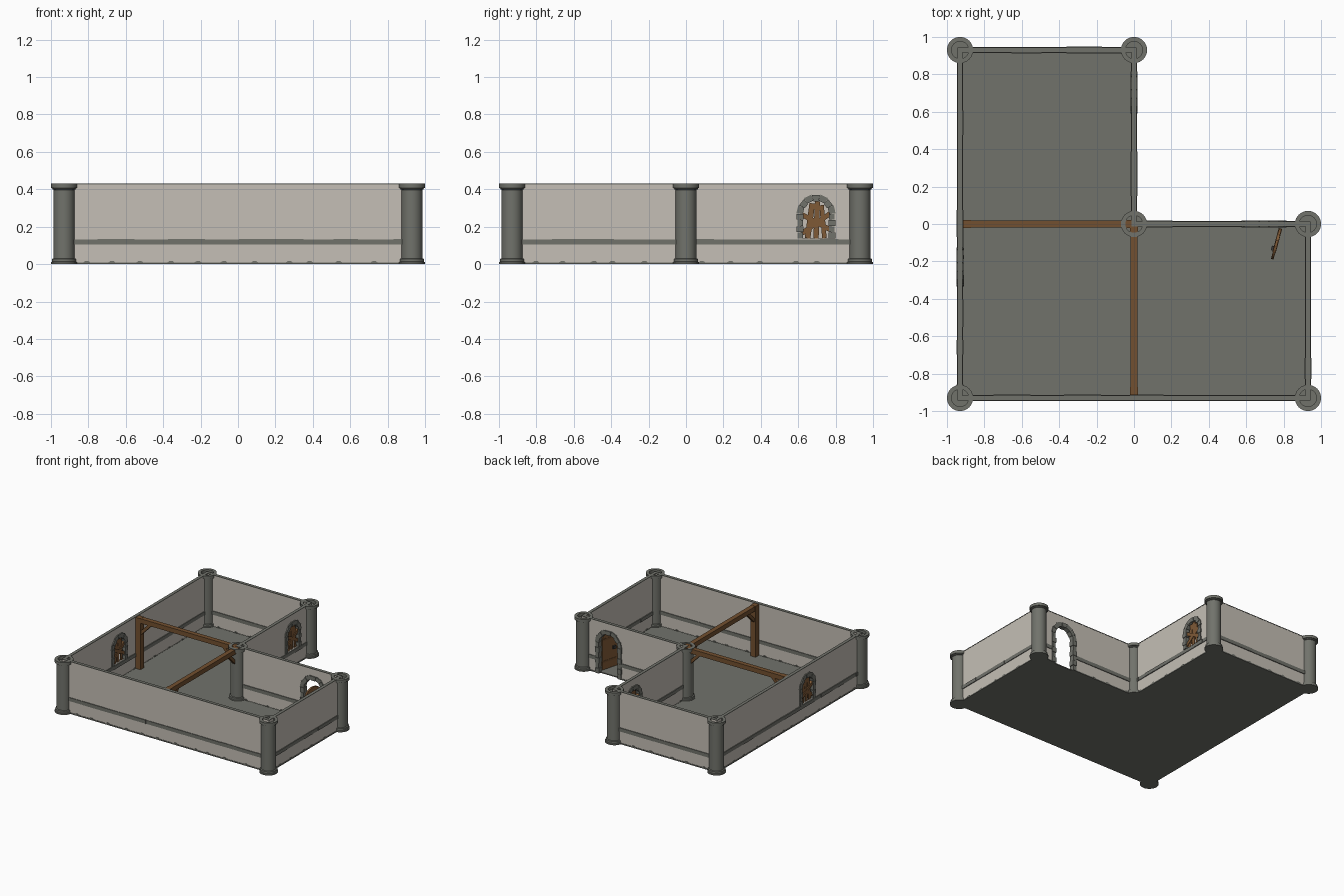
import bpy, bmesh, math, random
from mathutils import Matrix, Vector

if "Cube" in bpy.data.objects:
    bpy.data.objects.remove(bpy.data.objects["Cube"])

random.seed(4)
H = 0.43      # wall height
C = 0.93      # distance of the corner pillars from the centre


def material(name, rgb):
    m = bpy.data.materials.new(name)
    m.diffuse_color = (*rgb, 1)
    m.use_nodes = True
    m.node_tree.nodes["Principled BSDF"].inputs["Base Color"].default_value = m.diffuse_color
    return m


PLASTER = material("plaster", (0.555, 0.52, 0.465))
STONE = material("grey_stone", (0.165, 0.17, 0.148))
WOOD = material("timber", (0.17, 0.08, 0.029))
BOARD = material("board_wood", (0.21, 0.1, 0.037))
IRON = material("dark_iron", (0.04, 0.04, 0.04))


def prism(bm, pts, v0, v1, M=Matrix()):
    """Outline in the local x-z plane, extruded along local y."""
    a = [bm.verts.new(M @ Vector((u, v0, z))) for u, z in pts]
    b = [bm.verts.new(M @ Vector((u, v1, z))) for u, z in pts]
    bm.faces.new(a)
    bm.faces.new(b[::-1])
    for i in range(len(a)):
        j = (i + 1) % len(a)
        bm.faces.new((a[i], b[i], b[j], a[j]))


def rect(u0, u1, z0, z1):
    return [(u0, z0), (u1, z0), (u1, z1), (u0, z1)]


def plank(p, q, w):
    """Outline of a straight board from p to q."""
    d = (Vector(q) - Vector(p)).normalized() * w / 2
    n = Vector((-d.y, d.x))
    return [tuple(Vector(p) - n), tuple(Vector(q) - n), tuple(Vector(q) + n), tuple(Vector(p) + n)]


def arch(r, spring, bottom, n=12):
    return [(-r, bottom), (r, bottom)] + [
        (r * math.cos(math.pi * i / n), spring + r * math.sin(math.pi * i / n)) for i in range(n + 1)]


def finish(bm, name, mat, smooth=False):
    bmesh.ops.recalc_face_normals(bm, faces=bm.faces)
    me = bpy.data.meshes.new(name)
    bm.to_mesh(me)
    bm.free()
    ob = bpy.data.objects.new(name, me)
    bpy.context.collection.objects.link(ob)
    me.materials.append(mat)
    if smooth:
        bpy.ops.object.select_all(action='DESELECT')
        ob.select_set(True)
        bpy.context.view_layer.objects.active = ob
        bpy.ops.object.shade_smooth_by_angle(angle=math.radians(25))
    return ob


# L-shaped stone floor (local z turned onto world y)
bm = bmesh.new()
flat = Matrix.Rotation(math.radians(-90), 4, 'X')
prism(bm, [(-C, -C), (C, -C), (C, 0), (0, 0), (0, C), (-C, C)], 0, -0.008, flat)
finish(bm, "floor", STONE)

# Round pillars with base, capital and sunken top
PROFILE = [(0, 0), (.07, 0), (.07, .011), (.064, .013), (.064, .028), (.056, .031), (.056, .397),
           (.063, .4), (.063, .405), (.07, .407), (.07, H), (.046, H), (.046, .405), (0, .405)]
for i, (x, y) in enumerate([(-C, -C), (C, -C), (C, 0), (0, 0), (0, C), (-C, C)]):
    bm = bmesh.new()
    vs = [bm.verts.new((r, 0, z)) for r, z in PROFILE]
    es = [bm.edges.new(p) for p in zip(vs, vs[1:])]
    bmesh.ops.spin(bm, geom=vs + es, axis=(0, 0, 1), cent=(0, 0, 0), angle=math.tau, steps=32)
    bmesh.ops.remove_doubles(bm, verts=bm.verts, dist=1e-5)
    bmesh.ops.translate(bm, verts=bm.verts, vec=(x, y, 0))
    finish(bm, f"pillar_{i + 1}", STONE, True)


def stone_arch(name, M, r, ro, spring, bottom, rows):
    """Jamb blocks and wedge stones around an opening."""
    bm = bmesh.new()
    step = (spring - bottom) / rows
    for k in range(rows):
        for s in (-1, 1):
            e = 0.004 * ((k + (s > 0)) % 2)
            z = bottom + k * step
            prism(bm, rect(*sorted((s * (r - e), s * (ro - .006 + e))), z + .001, z + step - .001),
                  -.018 - e / 2, .018 + e / 2, M)
    n = 7
    for k in range(n):
        a0, a1 = math.pi * (k + .02) / n, math.pi * (k + .98) / n
        e = 0.004 * (k % 2)
        pts = [(q * math.cos(a), spring + q * math.sin(a))
               for q, a in ((r - e, a0), (ro - e, a0), (ro - e, a1), (r - e, a1))]
        prism(bm, pts, -.018 - e / 2, .018 + e / 2, M)
    finish(bm, name, STONE)


def boarded_window(name, M):
    """Loose planks nailed crosswise over a window opening."""
    bm = bmesh.new()
    for p, q, w in [((-.045, .138), (-.02, .325), .03), ((.0, .138), (.008, .335), .028),
                    ((.045, .138), (.03, .315), .024)]:
        prism(bm, plank(p, q, w), -.004, .004, M)
    for k, (p, q) in enumerate([((-.075, .165), (.075, .27)), ((-.075, .265), (.075, .185))]):
        prism(bm, plank(p, q, .026), -.009 - .002 * k, .009 + .002 * k, M)
    finish(bm, name, BOARD)


WALLS = [("front", (-C, -C), (C, -C), None, 0), ("right", (C, -C), (C, 0), None, 0),
         ("door", (0, 0), (C, 0), "door", .695), ("inner", (0, 0), (0, C), "window", .695),
         ("back", (-C, C), (0, C), None, 0), ("left", (-C, -C), (-C, C), "window", .70)]
R, RO, SP = .07, .105, .27         # window radii and spring height
DR, DRO, DSP = .086, .121, .255    # door radii and spring height

for name, a, b, kind, at in WALLS:
    d = Vector(b) - Vector(a)
    L = d.length
    M = Matrix.Translation((*a, 0)) @ Matrix.Rotation(math.atan2(d.y, d.x), 4, 'Z')
    O = M @ Matrix.Translation((at, 0, 0))

    # Plaster wall and its stone coping
    bm = bmesh.new()
    prism(bm, rect(-.011, L + .011, 0.002, H - .004), -.011, .011, M)
    wall = finish(bm, name + "_wall", PLASTER)
    bm = bmesh.new()
    prism(bm, rect(-.013, L + .013, H - .005, H - .0003), -.013, .013, M)
    finish(bm, name + "_coping", STONE)

    # Arched opening
    if kind:
        bm = bmesh.new()
        prism(bm, arch(R + .01, SP, .136) if kind == "window" else arch(DR + .01, DSP, -.05), -.1, .1, O)
        cutter = finish(bm, name + "_cutter", PLASTER)
        cutter.hide_render = True
        cutter.hide_viewport = True
        mod = wall.modifiers.new("opening", 'BOOLEAN')
        mod.operation, mod.object, mod.solver = 'DIFFERENCE', cutter, 'EXACT'
        if kind == "window":
            stone_arch(name + "_window_stones", O, R, RO, SP, .136, 4)
            boarded_window(name + "_window_boards", O)
        else:
            stone_arch("doorway_stones", O, DR, DRO, DSP, 0, 6)

    # Stone string course and base course, laid in uneven lengths
    bm = bmesh.new()
    spans = [(0, L)] if kind != "door" else [(0, at - DR), (at + DR, L)]
    for s0, s1 in spans:
        u = s0
        while u < s1 - .001:
            e = min(s1, u + random.uniform(.06, .21))
            t = random.uniform(.0155, .018)
            prism(bm, rect(u, e, .104, .133 + random.uniform(-.001, .001)), -t, t, M)
            u = e
        prism(bm, rect(s0, s1, 0, .009), -.015, .015, M)
        # little peaked stones along the foot of the wall
        for k in range(int((s1 - s0) / .155)):
            c = s0 + .1 + k * .155 + random.uniform(-.03, .03)
            if c < s1 - .03:
                prism(bm, [(c - .022, .007), (c + .022, .007), (c + .008, .017), (c - .006, .017)],
                      -.0155, .0155, M)
    finish(bm, name + "_stone_courses", STONE)

# Timber frames: beam, two posts and two braces each
for name, ang in (("cross", math.pi), ("long", -math.pi / 2)):
    M = Matrix.Rotation(ang, 4, 'Z')
    bm = bmesh.new()
    prism(bm, rect(.0, .915, .388, .426), -.019, .019, M)
    finish(bm, name + "_beam", WOOD)
    bm = bmesh.new()
    for u in (.022, .893):
        prism(bm, rect(u - .022, u + .022, .008, .427), -.022, .022, M)
    finish(bm, name + "_posts", WOOD)
    bm = bmesh.new()
    prism(bm, plank((.875, .305), (.785, .398), .024), -.013, .013, M)
    prism(bm, plank((.04, .305), (.13, .398), .024), -.013, .013, M)
    finish(bm, name + "_braces", WOOD)

# Open door leaf of arched planks, swung into the room
M = Matrix.Translation((.783, -.024, 0)) @ Matrix.Rotation(math.atan2(-.168, -.045), 4, 'Z')
bm = bmesh.new()
rad, n = .085, 5
top = lambda u: DSP + math.sqrt(max(0, rad * rad - (u - rad) ** 2))
for k in range(n):
    u0, u1 = 2 * rad * k / n + .0004, 2 * rad * (k + 1) / n - .0004
    us = [u1 + (u0 - u1) * j / 4 for j in range(5)]
    t = .007 + .001 * (k % 2)
    prism(bm, [(u0, .013), (u1, .013)] + [(u, top(u)) for u in us], -t, t, M)
finish(bm, "door_leaf", BOARD)
bm = bmesh.new()
for z in (.07, .25):
    prism(bm, rect(.0, .13, z, z + .016), -.0095, .0095, M)
finish(bm, "door_straps", WOOD)
bm = bmesh.new()
prism(bm, rect(.1, .125, .16, .185), -.02, .007, M)
finish(bm, "door_handle", IRON)
